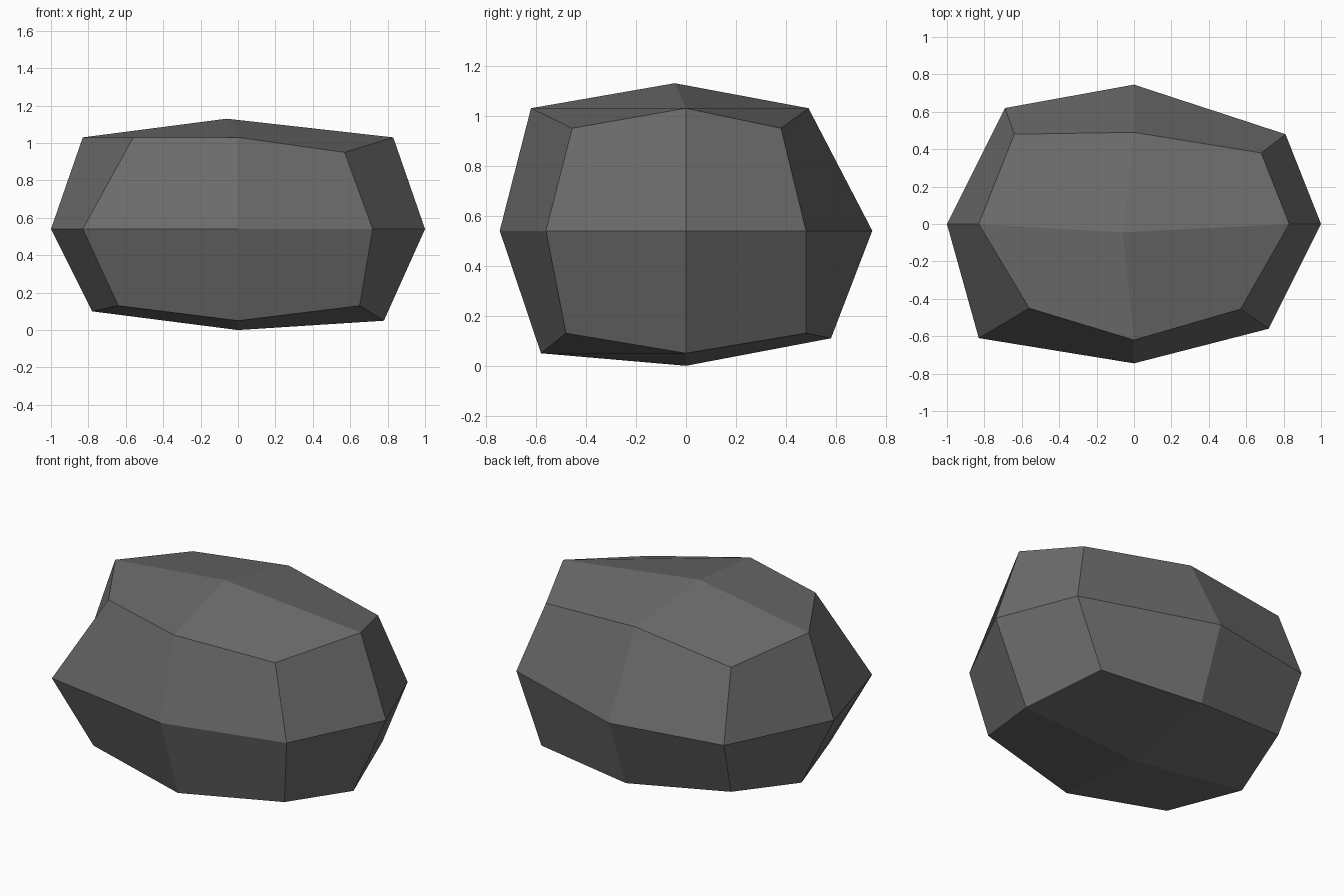
import bpy, bmesh

if "Cube" in bpy.data.objects:
    bpy.data.objects.remove(bpy.data.objects["Cube"])

# Three rings of eight points, each going round from the front-left corner
RINGS = [
    [(-.64, -.48, .13), (0, -.58, .05), (.65, -.48, .13), (.78, 0, .05),
     (.64, .48, .13), (0, .58, .11), (-.64, .48, .19), (-.78, 0, .10)],
    [(-.83, -.61, .54), (0, -.745, .54), (.72, -.56, .54), (1, 0, .54),
     (.81, .48, .54), (0, .745, .54), (-.69, .62, .54), (-1, 0, .54)],
    [(-.56, -.45, 1.03), (0, -.62, 1.03), (.57, -.455, .95), (.83, 0, 1.03),
     (.68, .38, .95), (0, .49, 1.03), (-.64, .48, .95), (-.83, 0, 1.03)],
]
BOTTOM, TOP = (0, 0, 0), (-.06, -.045, 1.13)

bm = bmesh.new()
rings = [[bm.verts.new(p) for p in ring] for ring in RINGS]

# Side facets between neighbouring rings
for low, high in zip(rings, rings[1:]):
    for i in range(8):
        j = (i + 1) % 8
        bm.faces.new((low[i], low[j], high[j], high[i]))

# Top and bottom: four quads each, meeting at a centre point
for ring, centre in ((rings[0], BOTTOM), (rings[-1], TOP)):
    c = bm.verts.new(centre)
    for i in range(0, 8, 2):
        bm.faces.new((ring[i - 1], ring[i], ring[i + 1], c))

bmesh.ops.recalc_face_normals(bm, faces=bm.faces[:])
mesh = bpy.data.meshes.new("rock")
bm.to_mesh(mesh)
bm.free()

# Grey stone
stone = bpy.data.materials.new("grey stone")
stone.diffuse_color = (.15, .15, .15, 1)
stone.use_nodes = True
stone.node_tree.nodes["Principled BSDF"].inputs["Base Color"].default_value = stone.diffuse_color
mesh.materials.append(stone)
bpy.context.collection.objects.link(bpy.data.objects.new("rock", mesh))
